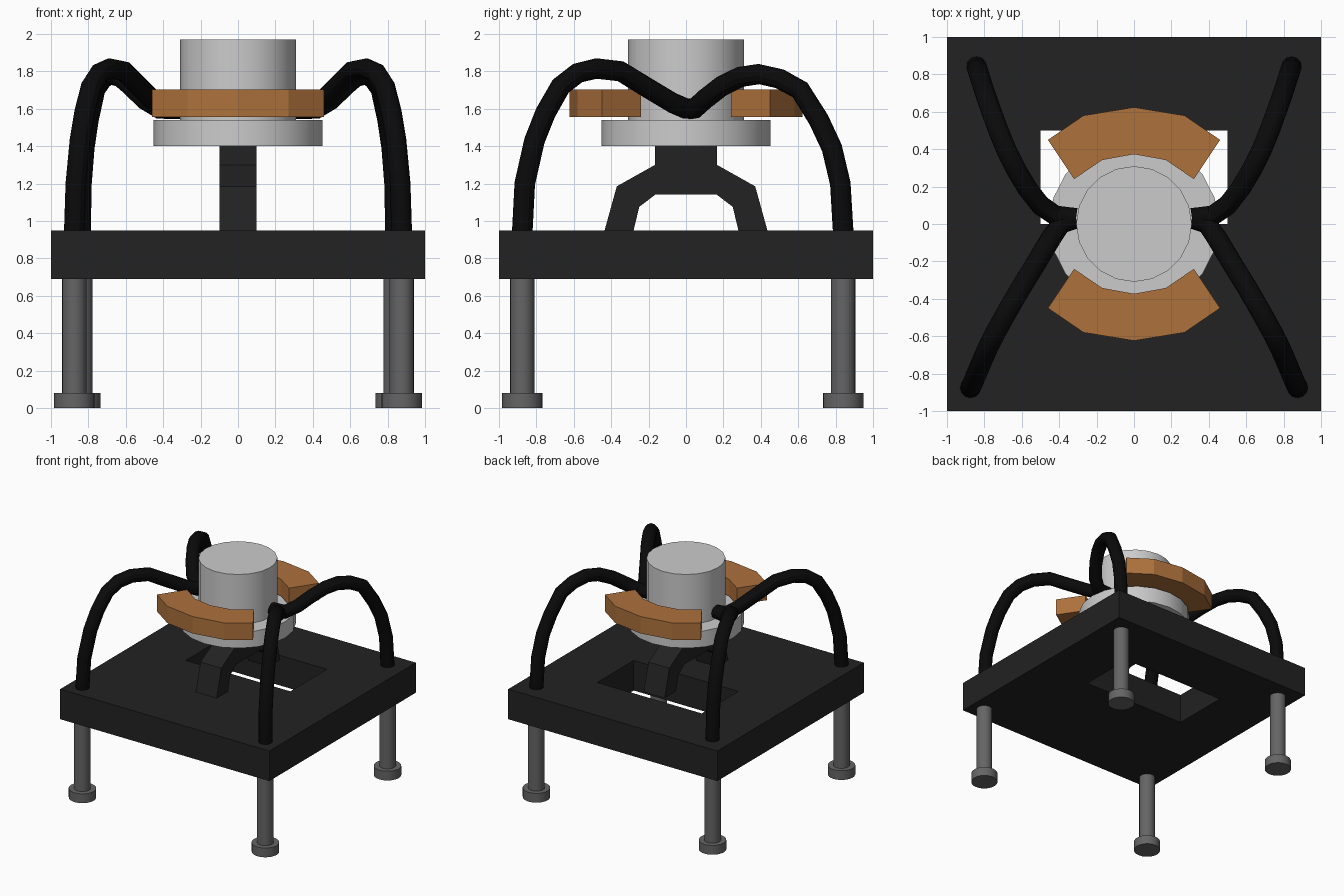
import bpy, bmesh
from mathutils import Vector

if "Cube" in bpy.data.objects:
    bpy.data.objects.remove(bpy.data.objects["Cube"])


def material(name, r, g, b):
    m = bpy.data.materials.new(name)
    m.diffuse_color = (r, g, b, 1)
    m.use_nodes = True
    m.node_tree.nodes["Principled BSDF"].inputs["Base Color"].default_value = m.diffuse_color
    return m


BLACK = material("black_rubber", 0.003, 0.003, 0.003)
DARK = material("dark_metal", 0.016, 0.016, 0.016)
STEEL = material("dark_grey", 0.13, 0.13, 0.13)
COPPER = material("copper", 0.42, 0.165, 0.045)


def smooth(ob):
    bpy.ops.object.select_all(action='DESELECT')
    ob.select_set(True)
    bpy.context.view_layer.objects.active = ob
    bpy.ops.object.shade_smooth_by_angle()


def cylinder(name, x, y, r, z0, z1, sides, mat=None):
    bpy.ops.mesh.primitive_cylinder_add(vertices=sides, radius=r, depth=z1 - z0,
                                        location=(x, y, (z0 + z1) / 2))
    ob = bpy.context.object
    ob.name = name
    if mat:
        ob.data.materials.append(mat)
    smooth(ob)
    return ob


def prism(name, points, offset, mat):
    """Extrude a closed planar outline along offset."""
    bm = bmesh.new()
    face = bm.faces.new([bm.verts.new(p) for p in points])
    ext = bmesh.ops.extrude_face_region(bm, geom=[face], use_keep_orig=True)
    verts = [v for v in ext["geom"] if isinstance(v, bmesh.types.BMVert)]
    bmesh.ops.translate(bm, verts=verts, vec=Vector(offset))
    bmesh.ops.recalc_face_normals(bm, faces=bm.faces)
    me = bpy.data.meshes.new(name)
    bm.to_mesh(me)
    bm.free()
    me.materials.append(mat)
    ob = bpy.data.objects.new(name, me)
    bpy.context.collection.objects.link(ob)
    return ob


def tube(name, points, r, mat):
    cu = bpy.data.curves.new(name, 'CURVE')
    cu.dimensions = '3D'
    cu.bevel_depth = r
    cu.bevel_resolution = 4
    cu.use_fill_caps = True
    sp = cu.splines.new('POLY')
    sp.points.add(len(points) - 1)
    for p, co in zip(sp.points, points):
        p.co = (*co, 1)
    cu.materials.append(mat)
    ob = bpy.data.objects.new(name, cu)
    bpy.context.collection.objects.link(ob)
    bpy.ops.object.select_all(action='DESELECT')
    ob.select_set(True)
    bpy.context.view_layer.objects.active = ob
    bpy.ops.object.convert(target='MESH')
    smooth(bpy.context.object)


# base plate with a rectangular opening behind the middle
bm = bmesh.new()
outer = [(-1, -1), (1, -1), (1, 1), (-1, 1)]
inner = [(-.5, 0), (.5, 0), (.5, .5), (-.5, .5)]
rings = [[bm.verts.new((x, y, z)) for x, y in loop]
         for z in (0.69, 0.95) for loop in (outer, inner)]
ob_, ib, ot, it = rings
for i in range(4):
    j = (i + 1) % 4
    for a, b in ((ob_, ib), (ot, it), (ob_, ot), (ib, it)):
        bm.faces.new((a[i], a[j], b[j], b[i]))
bmesh.ops.recalc_face_normals(bm, faces=bm.faces)
me = bpy.data.meshes.new("base_plate")
bm.to_mesh(me)
bm.free()
me.materials.append(DARK)
bpy.context.collection.objects.link(bpy.data.objects.new("base_plate", me))

# arched bracket holding the drum
half = [(.435, .95), (.37, 1.185), (.165, 1.30), (.165, 1.40)]
under = [(.28, .95), (.25, 1.075), (.165, 1.14)]
profile = (half + [(-y, z) for y, z in reversed(half)]
           + [(-y, z) for y, z in under] + list(reversed(under)))
prism("bracket", [(-.1, y, z) for y, z in profile], (.2, 0, 0), DARK)

# drum: wide flange and upper cylinder
cylinder("drum_flange", 0, 0, 0.453, 1.40, 1.54, 20)
cylinder("drum", 0, 0, 0.309, 1.54, 1.97, 20)

# copper arc segments front and back
arc_out = [(-.46, .45), (-.27, .58), (0, .624), (.27, .58), (.46, .45)]
arc_in = [(.32, .24), (.17, .342), (0, .373), (-.17, .342), (-.32, .24)]
for side, s in (("front", -1), ("back", 1)):
    prism(side + "_arc", [(x, s * y, 1.556) for x, y in arc_out + arc_in],
          (0, 0, .146), COPPER)

# bent hoses from the drum to the plate corners, legs and feet
front_path = [(.875, -.875, .85), (.875, -.875, .95), (.867, -.862, 1.2), (.845, -.81, 1.43),
              (.82, -.75, 1.58), (.785, -.67, 1.72), (.74, -.58, 1.79),
              (.685, -.48, 1.815), (.61, -.35, 1.80), (.53, -.22, 1.72),
              (.44, -.07, 1.63), (.39, 0, 1.60), (.31, .03, 1.60)]
back_path = [(.842, .84, .85), (.842, .84, .95), (.837, .825, 1.2), (.822, .78, 1.39),
             (.80, .71, 1.54), (.765, .61, 1.70), (.725, .50, 1.76),
             (.68, .39, 1.785), (.63, .29, 1.77), (.57, .19, 1.72),
             (.50, .10, 1.65), (.42, .045, 1.60), (.31, .03, 1.60)]
for end, path in (("front", front_path), ("back", back_path)):
    for side, s in (("left", -1), ("right", 1)):
        name = f"{end}_{side}_"
        tube(name + "hose", [(s * x, y, z) for x, y, z in path], 0.055, BLACK)
        x, y = s * path[0][0], path[0][1]
        cylinder(name + "leg", x, y, 0.065, 0.08, 0.69, 24, STEEL)
        cylinder(name + "foot", x, y, 0.108, 0.0, 0.08, 24, STEEL)
